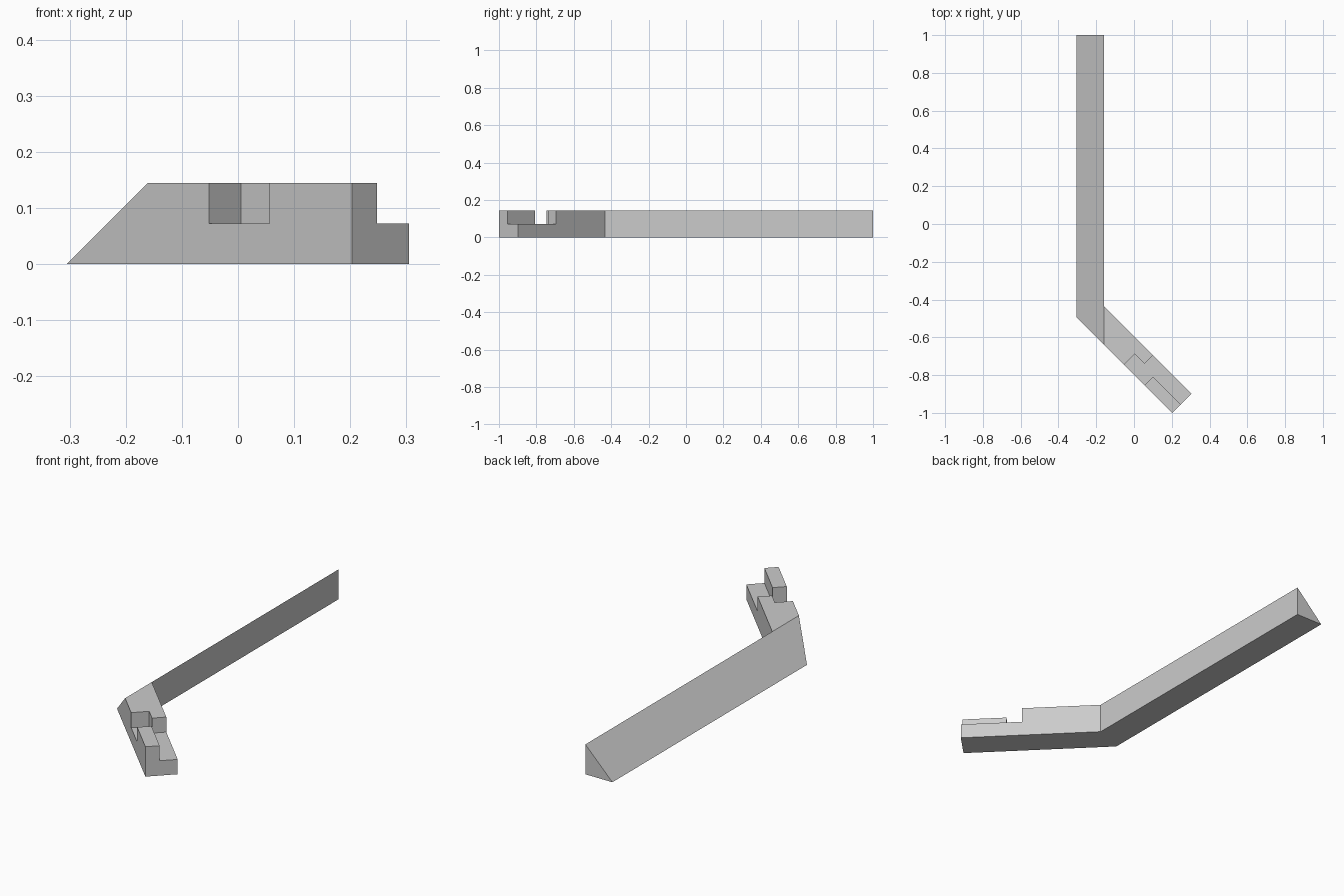
import bpy, bmesh

if "Cube" in bpy.data.objects:
    bpy.data.objects.remove(bpy.data.objects["Cube"])

HEIGHT, STEP = 0.145, 0.072      # full height, height of the lap joint floor
OUTER, INNER = -0.305, -0.16     # long rail, side to side
FRONT, BACK = -0.797, -0.593     # short arm sides, as x + y
TIP = 1.203                      # short arm end, as x - y

grey = bpy.data.materials.new("plain grey")
grey.use_nodes = True
grey.diffuse_color = (0.6, 0.6, 0.6, 1)
grey.node_tree.nodes["Principled BSDF"].inputs["Base Color"].default_value = (0.6, 0.6, 0.6, 1)


def prism(name, ring_a, ring_b):
    """Solid between two matching rings of points."""
    bm = bmesh.new()
    a = [bm.verts.new(p) for p in ring_a]
    b = [bm.verts.new(p) for p in ring_b]
    bm.faces.new(a)
    bm.faces.new(b[::-1])
    for i in range(len(a)):
        j = (i + 1) % len(a)
        bm.faces.new((a[i], b[i], b[j], a[j]))
    bmesh.ops.recalc_face_normals(bm, faces=bm.faces)
    mesh = bpy.data.meshes.new(name)
    bm.to_mesh(mesh)
    bm.free()
    mesh.materials.append(grey)
    obj = bpy.data.objects.new(name, mesh)
    bpy.context.collection.objects.link(obj)
    return obj


def diagonal(along, across):
    """Plan point from its x - y and x + y."""
    return ((across + along) / 2, (across - along) / 2)


def upright(name, plan, low, high):
    return prism(name, [(x, y, low) for x, y in plan], [(x, y, high) for x, y in plan])


# Long triangular rail, mitred where it meets the front of the arm
section = [(OUTER, 0), (INNER, 0), (INNER, HEIGHT)]
prism("long_rail", [(x, 1, z) for x, z in section],
      [(x, FRONT - x, z) for x, z in section])

# Short diagonal arm
arm = upright("short_arm", [(INNER, FRONT - INNER), (INNER, BACK - INNER),
                            diagonal(TIP, BACK), diagonal(TIP, FRONT)], 0, HEIGHT)

# Stepped cut that leaves a half-width tongue and a matching socket
cut = [(0.693, -0.9), (0.693, -0.683), (0.795, -0.683), (0.795, -0.5),
       (1.3, -0.5), (1.3, -0.707), (0.91, -0.707), (0.91, -0.9)]
cutter = upright("joint_cutter", [diagonal(*p) for p in cut], STEP, HEIGHT + 0.1)
cutter.hide_render = True
mod = arm.modifiers.new("joint", 'BOOLEAN')
mod.operation = 'DIFFERENCE'
mod.solver = 'EXACT'
mod.object = cutter
bpy.context.view_layer.objects.active = arm
bpy.ops.object.modifier_apply(modifier=mod.name)
bpy.data.objects.remove(cutter)
